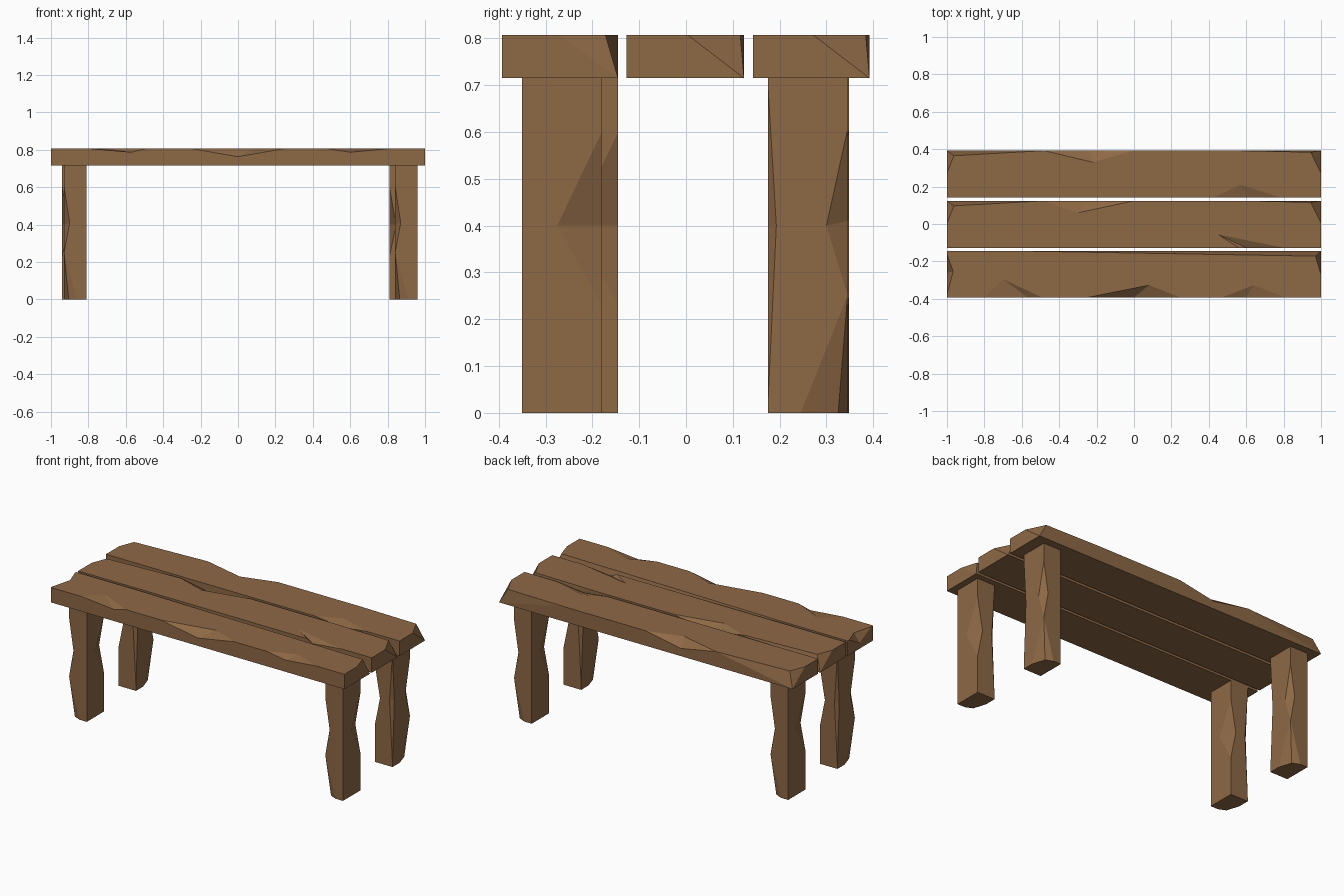
import bpy, bmesh
from math import pi
from mathutils import Vector as V

if "Cube" in bpy.data.objects:
    bpy.data.objects.remove(bpy.data.objects["Cube"])

wood = bpy.data.materials.new("wood")
wood.diffuse_color = (0.27, 0.14, 0.06, 1)
wood.use_nodes = True
wood.node_tree.nodes["Principled BSDF"].inputs["Base Color"].default_value = wood.diffuse_color


def add(name, bm):
    me = bpy.data.meshes.new(name)
    bmesh.ops.recalc_face_normals(bm, faces=bm.faces)
    bm.to_mesh(me)
    bm.free()
    me.materials.append(wood)
    ob = bpy.data.objects.new(name, me)
    bpy.context.collection.objects.link(ob)
    return ob


def part(name, lo, hi, slices, notches):
    """Box with planar corner slices (3 points each) and V notches (a, b, top, lip)."""
    lo, hi = V(lo), V(hi)
    mid = (lo + hi) / 2
    bm = bmesh.new()
    bmesh.ops.create_cube(bm, size=1)
    for v in bm.verts:
        v.co = mid + v.co * (hi - lo)
    for s in slices:
        p, q, r = map(V, s)
        n = (q - p).cross(r - p).normalized()
        if n.dot(mid - p) > 0:
            n = -n
        bmesh.ops.bisect_plane(bm, geom=bm.verts[:] + bm.edges[:] + bm.faces[:], dist=1e-5,
                               plane_co=p, plane_no=n, clear_outer=True)
        bmesh.ops.holes_fill(bm, edges=bm.edges[:], sides=0)
    ob = add(name, bm)

    # Tetrahedral wedges carve the notches
    cut = bmesh.new()
    for nt in notches:
        a, b, t, f = map(V, nt)
        m, k = (t + f) / 2, 0.2
        pts = [a + (a - m) * k, b + (b - m) * k, t + (t - f) * k, f + (f - t) * k]
        vs = [cut.verts.new(p) for p in pts]
        for i, j, l in ((0, 1, 2), (0, 1, 3), (0, 2, 3), (1, 2, 3)):
            cut.faces.new((vs[i], vs[j], vs[l]))
    cutter = add("cutter", cut)
    # Fix per-island orientation so every wedge is outward facing
    mod = ob.modifiers.new("notches", 'BOOLEAN')
    mod.operation, mod.object, mod.solver = 'DIFFERENCE', cutter, 'EXACT'
    mod.use_self = True
    dg = bpy.context.evaluated_depsgraph_get()
    me = bpy.data.meshes.new_from_object(ob.evaluated_get(dg))
    ob.modifiers.clear()
    ob.data = me
    bpy.data.objects.remove(cutter)
    return ob


Z0, Z1 = 0.715, 0.807


def corner(x, y, end_y, edge_x, t):
    """Two slices that pull a top corner of a plank inward to t."""
    tip, foot = (*t, Z1), (x, y, Z0)
    return [((x, end_y, Z1), tip, foot), ((edge_x, y, Z1), tip, foot)]


def edge_notch(y, xa, xb, t, f):
    """Notch on a long top edge."""
    return ((xa, y, Z1), (xb, y, Z1), (*t, Z1), (f[0], y, f[1]))


# Seat planks
y0, y1 = -0.393, -0.145
part("front_plank", (-1, y0, Z0), (1, y1, Z1),
     corner(1, y1, -0.27, -0.58, (0.97, -0.172)),
     [edge_notch(y0, -0.8, -0.49, (-0.7, -0.295), (-0.57, 0.787)),
      edge_notch(y0, -0.25, 0.25, (0.08, -0.327), (0, 0.763)),
      edge_notch(y0, 0.47, 0.81, (0.64, -0.327), (0.6, 0.787)),
      ((-1, -0.16, Z1), (-1, -0.377, Z1), (-0.967, -0.254, Z1), (-1, -0.26, 0.75))])

for name, y0, y1, front, back in (
        ("middle_plank", -0.127, 0.124, (0.56, 0.8, (0.45, -0.056)), (-0.3, 0.06)),
        ("back_plank", 0.143, 0.392, (0.43, 0.78, (0.57, 0.21)), (-0.22, 0.33))):
    part(name, (-1, y0, Z0), (1, y1, Z1),
         corner(-1, y1, y1 - 0.12, -0.48, (-0.963, y1 - 0.027))
         + corner(1, y1, y1 - 0.12, 0.56, (0.945, y1 - 0.008)),
         [edge_notch(y0, *front, (0.6, 0.787)),
          edge_notch(y1, -0.48, 0.0, back, (-0.24, 0.763))])

# Legs: one carved post, the back pair turned half round
W, D = 0.12, 0.17
e, c = (0, 0, 0.25), (0.025, 0.02, 0)
leg = part("front_right_leg", (0, 0, 0), (W, D, Z0 + 0.002),
           [(e, c, (0, 0.1, 0)), (e, c, (0.07, 0, 0))],
           [((0, 0, 0.605), (0, 0, 0.251), (0.03, 0, 0.41), (0, 0.045, 0.4)),
            ((W, D, 0.6), (W, D, 0.23), (W, D - 0.095, 0.4), (W - 0.035, D, 0.4)),
            ((0, D, 0.7), (0, D, 0.02), (0, D - 0.018, 0.4), (0.02, D, 0.4))])
leg.location = (0.84, -0.35, 0)
for name, x, y, turn in (("front_left_leg", -0.93, -0.315, 0),
                         ("back_right_leg", 0.81 + W, 0.175 + D, pi),
                         ("back_left_leg", -0.94 + W, 0.178 + D, pi)):
    ob = bpy.data.objects.new(name, leg.data)
    ob.location, ob.rotation_euler.z = (x, y, 0), turn
    bpy.context.collection.objects.link(ob)
